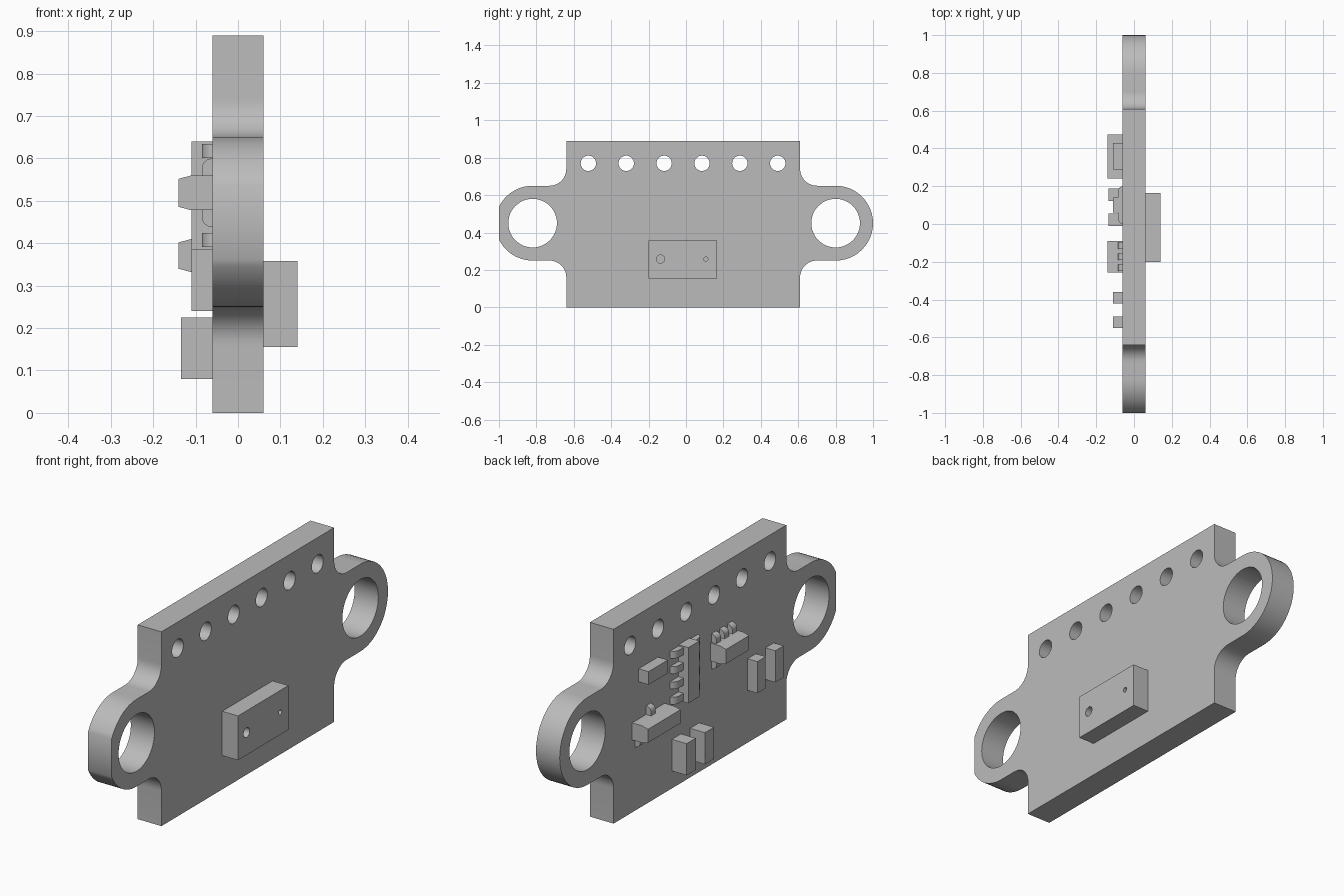
import bpy, bmesh
from math import cos, sin, radians
from mathutils import Matrix, Vector

if "Cube" in bpy.data.objects:
    bpy.data.objects.remove(bpy.data.objects["Cube"])

grey = bpy.data.materials.new("plain grey")
grey.use_nodes = True
grey.diffuse_color = (0.5, 0.5, 0.5, 1)
grey.node_tree.nodes["Principled BSDF"].inputs["Base Color"].default_value = (0.5, 0.5, 0.5, 1)


def arc(u, v, r, start, end, n=12):
    angles = [radians(start + (end - start) * i / n) for i in range(n + 1)]
    return [(u + r * cos(a), v + r * sin(a)) for a in angles]


def circle(u, v, r, n=32):
    return arc(u, v, r, 0, 360, n)[:-1]


def prism(name, loops, axis, low, high):
    """Extrude an outline with optional holes along one axis, from low to high."""
    curve = bpy.data.curves.new(name, 'CURVE')
    curve.dimensions, curve.fill_mode = '2D', 'BOTH'
    curve.extrude = (high - low) / 2
    for loop in loops:
        spline = curve.splines.new('POLY')
        spline.points.add(len(loop) - 1)
        for point, (u, v) in zip(spline.points, loop):
            point.co = (u, v, 0, 1)
        spline.use_cyclic_u = True
    temp = bpy.data.objects.new("temp", curve)
    mesh = bpy.data.meshes.new_from_object(temp)
    bpy.data.objects.remove(temp)
    bpy.data.curves.remove(curve)
    # Profile (u, v) lies in (y, z), (z, x) or (x, y) for axis x, y or z
    turn = Matrix([[1 if col == (row + 2 - axis) % 3 else 0 for col in range(3)]
                   for row in range(3)]).to_4x4()
    shift = Vector((0, 0, 0))
    shift[axis] = (low + high) / 2
    return finish(name, mesh, Matrix.Translation(shift) @ turn)


def finish(name, mesh, matrix=Matrix()):
    bm = bmesh.new()
    bm.from_mesh(mesh)
    bm.transform(matrix)
    bmesh.ops.remove_doubles(bm, verts=bm.verts, dist=0.0001)
    bmesh.ops.recalc_face_normals(bm, faces=bm.faces)
    bm.to_mesh(mesh)
    bm.free()
    mesh.name = name
    mesh.materials.clear()
    mesh.materials.append(grey)
    obj = bpy.data.objects.new(name, mesh)
    bpy.context.collection.objects.link(obj)
    bpy.ops.object.select_all(action='DESELECT')
    obj.select_set(True)
    bpy.context.view_layer.objects.active = obj
    bpy.ops.object.shade_smooth_by_angle(angle=radians(35))
    return obj


def box(name, x, y, z):
    return prism(name, [[(y[0], z[0]), (y[1], z[0]), (y[1], z[1]), (y[0], z[1])]], 0, *x)


# Board outline: rectangle with a rounded mounting ear at each end
BACK, FACE = -0.06, 0.06
outline = ([(0.61, 0)] + arc(0.70, 0.16, 0.09, 180, 90)
           + arc(0.80, 0.45, 0.20, -90, 90, 24)
           + arc(0.70, 0.74, 0.09, 270, 180)
           + [(0.61, 0.89), (-0.64, 0.89)] + arc(-0.73, 0.74, 0.09, 0, -90)
           + arc(-0.82, 0.45, 0.20, 90, 154) + arc(-0.82, 0.45, 0.20, 206, 270)
           + arc(-0.73, 0.16, 0.09, 90, 0) + [(-0.64, 0)])
holes = [circle(-0.82, 0.45, 0.13, 48), circle(0.80, 0.45, 0.13, 48)]
holes += [circle(-0.522 + 0.2025 * i, 0.77, 0.041) for i in range(6)]
prism("board", [outline] + holes, 0, BACK, FACE)

# Optical sensor: solid base with a cap pierced by two small openings
sensor = [(-0.20, 0.155), (0.165, 0.155), (0.165, 0.358), (-0.20, 0.358)]
prism("sensor_base", [sensor], 0, FACE, 0.11)
prism("sensor_cap", [sensor, circle(-0.137, 0.258, 0.022), circle(0.106, 0.258, 0.011)],
      0, 0.11, 0.14)

# Small block components on the back
box("upper_block", (-0.11, BACK), (0.288, 0.428), (0.58, 0.64))
for i, y in enumerate((-0.39, -0.52)):
    box(f"side_block_{i + 1}", (-0.11, BACK), (y - 0.03, y + 0.03), (0.24, 0.385))
for i, y in enumerate((0.155, 0.023)):
    box(f"lower_block_{i + 1}", (-0.135, BACK), (y - 0.033, y + 0.033), (0.08, 0.225))


def lead(name, axis, centre, start, length):
    """Rounded lead leaving a package at start; length is signed."""
    bend = [(BACK, start), (-0.085, start), (-0.085, start + 0.45 * length)]
    bend += [(BACK - 0.025 * cos(radians(a)), start + length * (0.45 + 0.55 * sin(radians(a))))
             for a in range(15, 91, 15)]
    if axis == 1:
        bend = [(v, u) for u, v in bend]
    prism(name, [bend], axis, centre - 0.0165, centre + 0.0165)


# Long chip with four leads on each side
box("long_chip", (-0.11, BACK), (0.06, 0.14), (0.385, 0.64))
for i in range(4):
    z = 0.4075 + 0.07 * i
    lead(f"long_chip_left_lead_{i + 1}", 2, z, 0.14, 0.06)
    lead(f"long_chip_right_lead_{i + 1}", 2, z, 0.06, -0.06)


# Small packages with bevelled tops
def package(name, y, z, top_leads, bottom_leads):
    low, high = z
    profile = [(low, BACK), (low, -0.11), (low + 0.008, -0.14),
               (high - 0.008, -0.14), (high, -0.11), (high, BACK)]
    prism(name, [profile], 1, *y)
    for i, centre in enumerate(top_leads):
        lead(f"{name}_top_lead_{i + 1}", 1, centre, high, 0.04)
    for i, centre in enumerate(bottom_leads):
        lead(f"{name}_bottom_lead_{i + 1}", 1, centre, low, -0.04)


package("wide_package", (0.24, 0.475), (0.332, 0.41), [0.358], [0.278, 0.438])
package("narrow_package", (-0.257, -0.09), (0.478, 0.56),
        [-0.115, -0.173, -0.231], [-0.115, -0.231])
